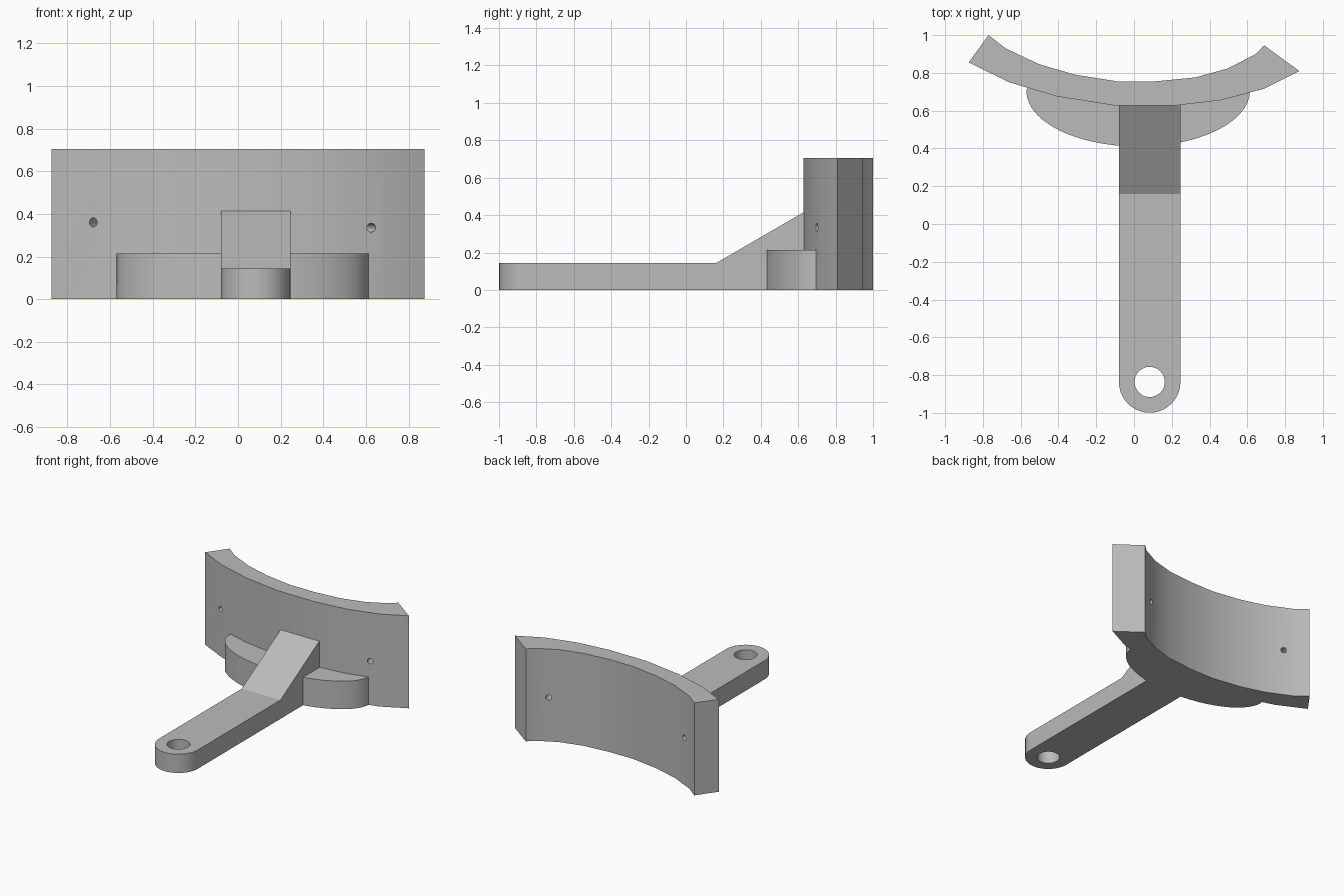
import bpy, bmesh
from math import sin, cos, pi, radians
from mathutils import Vector, Matrix

cube = bpy.data.objects.get("Cube")
if cube:
    bpy.data.objects.remove(cube, do_unlink=True)

grey = bpy.data.materials.new("plain grey")
grey.use_nodes = True
grey.diffuse_color = (0.5, 0.5, 0.5, 1)
grey.node_tree.nodes["Principled BSDF"].inputs["Base Color"].default_value = (0.5, 0.5, 0.5, 1)


def prism(name, points, direction):
    """Extrude a closed outline of 3D points along a direction."""
    bm = bmesh.new()
    face = bm.faces.new([bm.verts.new(p) for p in points])
    result = bmesh.ops.extrude_face_region(bm, geom=[face])
    top = [v for v in result["geom"] if isinstance(v, bmesh.types.BMVert)]
    bmesh.ops.translate(bm, vec=direction, verts=top)
    bmesh.ops.recalc_face_normals(bm, faces=bm.faces)
    mesh = bpy.data.meshes.new(name)
    bm.to_mesh(mesh)
    bm.free()
    mesh.materials.append(grey)
    obj = bpy.data.objects.new(name, mesh)
    bpy.context.collection.objects.link(obj)
    return obj


def drill(obj, start, end, radius, sides):
    """Cut a round hole along the line from start to end."""
    start, end = Vector(start), Vector(end)
    axis = end - start
    turn = axis.to_track_quat("Z", "Y").to_matrix().to_4x4()
    ring = [start + turn @ Vector((radius * cos(2 * pi * i / sides),
                                   radius * sin(2 * pi * i / sides), 0)) for i in range(sides)]
    cutter = prism("hole_cutter", ring, axis)
    cutter.hide_render = True
    mod = obj.modifiers.new("hole", "BOOLEAN")
    mod.operation = "DIFFERENCE"
    mod.solver = "EXACT"
    mod.object = cutter
    bpy.context.view_layer.objects.active = obj
    bpy.ops.object.modifier_apply(modifier=mod.name)
    bpy.data.objects.remove(cutter, do_unlink=True)


# Curved upright wall
front = [(-0.875, 0.855), (-0.66, 0.75), (-0.405, 0.675), (-0.1, 0.627),
         (0.215, 0.627), (0.46, 0.655), (0.69, 0.717), (0.875, 0.81)]
back = [(0.69, 0.945), (0.64, 0.897), (0.495, 0.823), (0.325, 0.776), (0.11, 0.755),
        (-0.087, 0.755), (-0.31, 0.79), (-0.5, 0.845), (-0.68, 0.93), (-0.77, 1)]
wall = prism("curved_wall", [(x, y, 0) for x, y in front + back], (0, 0, 0.705))

# Screw holes square to the wall
for x, y, z, lean in ((-0.68, 0.757, 0.36, 0.45), (0.625, 0.7, 0.335, -0.42)):
    drill(wall, (x - lean * 0.1, y - 0.1, z), (x + lean * 0.3, y + 0.3, z), 0.021, 16)

# Half oval foot, closed inside the wall
foot = [(0.022 + 0.592 * cos(a), 0.705 + 0.295 * sin(a), 0)
        for a in (pi + pi * i / 28 for i in range(29))]
foot += [(0.6, 0.72, 0), (0.4, 0.69, 0), (0.1, 0.67, 0), (-0.1, 0.67, 0),
         (-0.4, 0.72, 0), (-0.55, 0.76, 0)]
prism("oval_foot", foot, (0, 0, 0.213))

# Arm with a rounded, drilled end
mid, half, end_y = 0.083, 0.163, -0.836
arm = [(mid + half * cos(a), end_y + half * sin(a), 0)
       for a in (pi + pi * i / 20 for i in range(21))]
arm += [(mid + half, 0.66, 0), (mid - half, 0.66, 0)]
arm = prism("arm", arm, (0, 0, 0.143))
drill(arm, (mid, end_y, -0.1), (mid, end_y, 0.3), 0.08, 32)

# Sloping brace between arm and wall
brace = [(0.16, 0.143), (0.627, 0.414), (0.66, 0.414), (0.66, 0.05), (0.16, 0.05)]
prism("brace", [(mid - half, y, z) for y, z in brace], (2 * half, 0, 0))

# Smooth the curved sides, keep edges sharp
for obj in bpy.context.collection.objects:
    if obj.name in ("curved_wall", "oval_foot", "arm", "brace"):
        bpy.ops.object.select_all(action="DESELECT")
        obj.select_set(True)
        bpy.context.view_layer.objects.active = obj
        bpy.ops.object.shade_smooth_by_angle(angle=radians(30))
